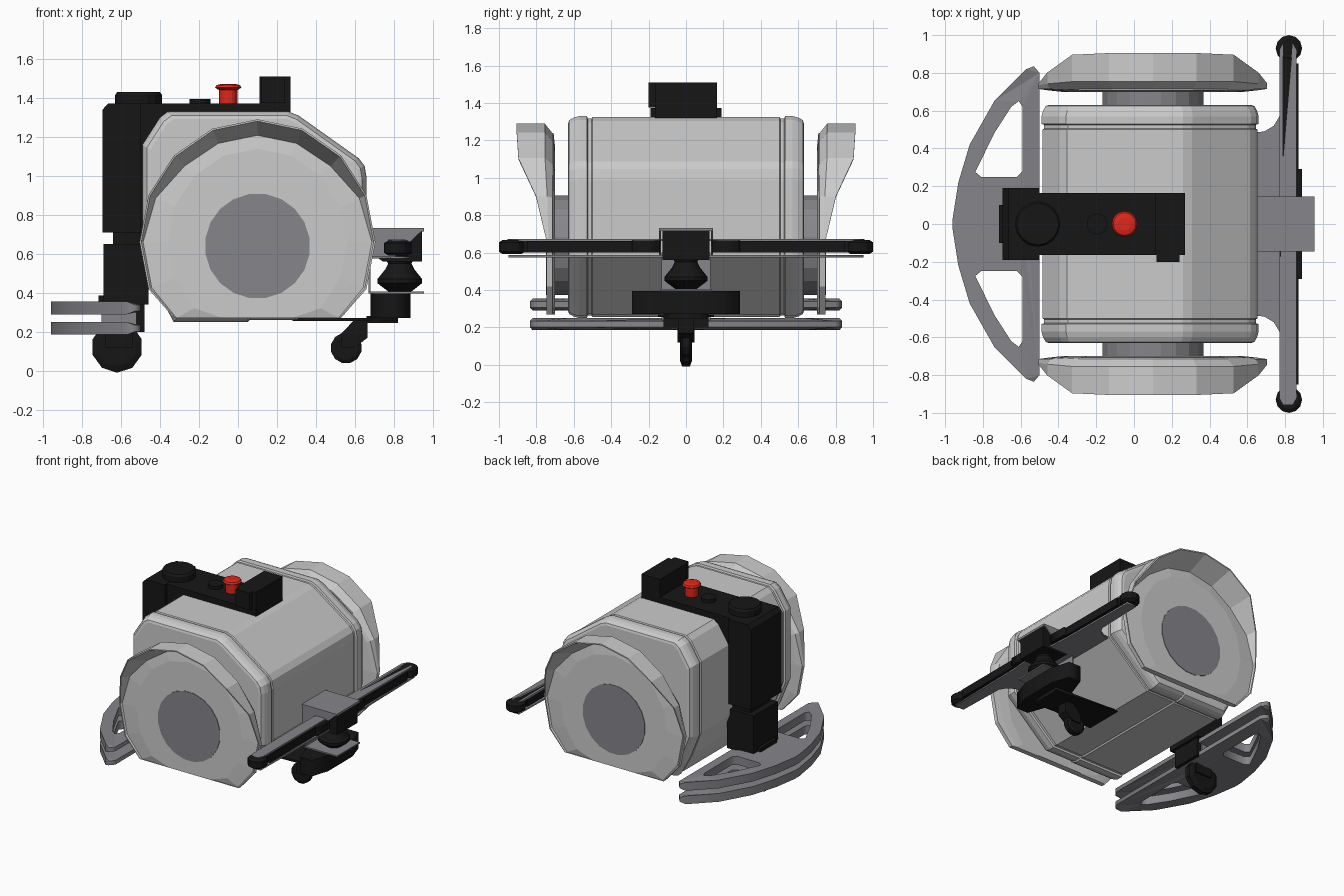
import bpy, bmesh
from math import sin, cos, tau

if "Cube" in bpy.data.objects:
    bpy.data.objects.remove(bpy.data.objects["Cube"])

def material(name, c):
    m = bpy.data.materials.new(name)
    m.diffuse_color = (*c, 1)
    m.use_nodes = True
    m.node_tree.nodes["Principled BSDF"].inputs["Base Color"].default_value = m.diffuse_color
    return m

LIGHT = material("light_grey", (.58, .58, .58))
GREY = material("mid_grey", (.24, .24, .26))
BLACK = material("black", (.008, .008, .008))
RED = material("red", (.75, .02, .01))

def finish(name, bm, m):
    bmesh.ops.recalc_face_normals(bm, faces=bm.faces)
    me = bpy.data.meshes.new(name)
    bm.to_mesh(me)
    bm.free()
    ob = bpy.data.objects.new(name, me)
    me.materials.append(m)
    bpy.context.collection.objects.link(ob)
    return ob

def loft(name, rings, m):
    """Skin a list of equal rings and cap both ends."""
    bm = bmesh.new()
    vs = [[bm.verts.new(p) for p in r] for r in rings]
    n = len(vs[0])
    for a, b in zip(vs, vs[1:]):
        for i in range(n):
            j = (i + 1) % n
            bm.faces.new((a[i], a[j], b[j], b[i]))
    bm.faces.new(vs[0])
    bm.faces.new(vs[-1])
    return finish(name, bm, m)

def prism(name, prof, y0, y1, m):
    """Extrude an (x, z) profile along y."""
    return loft(name, [[(x, y, z) for x, z in prof] for y in (y0, y1)], m)

def box(name, x0, x1, y0, y1, z0, z1, m):
    return prism(name, [(x0, z0), (x1, z0), (x1, z1), (x0, z1)], y0, y1, m)

def lathe(name, x, y, prof, m, n=16):
    """Revolve (radius, z) points round a vertical axis."""
    return loft(name, [[(x + r * cos(tau * i / n), y + r * sin(tau * i / n), z)
                        for i in range(n)] for r, z in prof], m)

def axle(name, x, z, prof, m, n):
    """Revolve (radius, y) points round an axis along y."""
    return loft(name, [[(x + r * cos(tau * (i + .5) / n), y, z + r * sin(tau * (i + .5) / n))
                        for i in range(n)] for r, y in prof], m)

def plate(name, loops, z0, z1, m):
    """Flat plate from an outline plus optional hole loops."""
    cu = bpy.data.curves.new(name, 'CURVE')
    cu.dimensions, cu.fill_mode = '2D', 'BOTH'
    cu.extrude = (z1 - z0) / 2
    for loop in loops:
        s = cu.splines.new('POLY')
        s.points.add(len(loop) - 1)
        for p, (x, y) in zip(s.points, loop):
            p.co = (x, y, 0, 1)
        s.use_cyclic_u = True
    tmp = bpy.data.objects.new(name + "_outline", cu)
    me = bpy.data.meshes.new_from_object(tmp)
    bpy.data.objects.remove(tmp)
    bm = bmesh.new()
    bm.from_mesh(me)
    bpy.data.meshes.remove(me)
    bmesh.ops.remove_doubles(bm, verts=bm.verts, dist=1e-5)
    bmesh.ops.translate(bm, verts=bm.verts, vec=(0, 0, (z0 + z1) / 2))
    return finish(name, bm, m)

def both(half):
    """Complete an outline by mirroring it in y."""
    return half + [(x, -y) for x, y in reversed(half)]

# main body: faceted drum with a groove near each end
body = [(-.49, 1.16), (-.40, 1.30), (-.36, 1.33), (.26, 1.33), (.31, 1.31), (.62, 1.09),
        (.65, 1.05), (.66, .99), (.66, .58), (.30, .26), (.06, .26), (.05, .25),
        (-.33, .25), (-.41, .40), (-.49, .60)]
steps = [(.63, .93), (.625, .96), (.60, .985), (.57, 1), (.53, 1), (.525, .975),
         (.505, .975), (.50, .99)]
steps = [(-y, k) for y, k in steps] + steps[::-1]
loft("body", [[(.085 + (x - .085) * k, y, .79 + (z - .79) * k) for x, z in body]
              for y, k in steps], LIGHT)

# side dishes: flat-bottomed discs with a lip flaring outward at the top
def dish(name, s):
    n = 16
    def ring(k, yf):
        pts = []
        for i in range(n):
            a = tau * i / n
            rim_z = .66 + .63 * sin(a)
            t = min(max((rim_z - .72) / .45, 0), 1)
            t = t * t * (3 - 2 * t)
            q = k(t)
            pts.append((.1 + .605 * q * cos(a), s * yf(t), max(.27, .66 + .63 * q * sin(a))))
        return pts
    lip = lambda t: .745 + .16 * t
    loft(name, [ring(lambda t: .80, lambda t: .70),
                ring(lambda t: .92, lambda t: .708),
                ring(lambda t: 1 - .08 * t, lambda t: .715),
                ring(lambda t: 1, lambda t: .735 + .02 * t),
                ring(lambda t: 1, lip),
                ring(lambda t: .985, lip),
                ring(lambda t: .97 - .10 * t, lambda t: .735),
                ring(lambda t: .76, lambda t: .745)], LIGHT)

for side, s in (("front", -1), ("rear", 1)):
    dish("dish_" + side, s)
    axle("hub_" + side, .1, .64, [(.27, s * .6), (.27, s * .749)], GREY, 20)

# black control housing wrapped over the top and back
prism("control_arm", [(-.69, .71), (-.69, 1.34), (-.66, 1.37), (.27, 1.37), (.27, 1.31),
                      (-.37, 1.31), (-.48, 1.15), (-.48, .71)], -.165, .165, BLACK)
prism("control_column", [(-.695, .71), (-.695, 1.34), (-.665, 1.372), (-.50, 1.372),
                         (-.50, .71)], -.19, .19, BLACK)
box("column_neck", -.64, -.47, -.12, .12, .64, .72, BLACK)
box("column_base", -.69, -.46, -.15, .15, .34, .65, BLACK)
box("column_foot", -.715, -.55, -.10, .10, .33, .385, BLACK)
box("column_post", -.54, -.48, -.12, .12, .20, .40, BLACK)
lathe("round_cap", -.51, 0, [(.12, 1.36), (.12, 1.415), (.11, 1.43)], BLACK)
lathe("small_button", -.195, 0, [(.055, 1.36), (.055, 1.395)], BLACK)
lathe("stop_button", -.05, 0, [(.047, 1.36), (.047, 1.44), (.068, 1.452), (.06, 1.465),
                               (.035, 1.472)], RED)
box("screen_box", .11, .27, -.165, .165, 1.31, 1.51, BLACK)
box("screen_side", .12, .24, -.20, -.16, 1.375, 1.51, BLACK)

# double bumper with triangular openings
edge = both([(-.50, .80), (-.53, .835), (-.57, .82), (-.74, .65), (-.87, .42), (-.93, .22),
             (-.96, .03)])
hole = [(-.84, .275), (-.81, .25), (-.62, .25), (-.59, .28), (-.59, .62), (-.61, .65),
        (-.65, .62), (-.74, .48)]
for label, z0, z1 in (("upper", .29, .355), ("lower", .185, .25)):
    b = plate("bumper_" + label, [edge, hole, [(x, -y) for x, y in hole]], z0, z1, GREY)
    for v in b.data.vertices:
        if v.co.x > -.55:
            v.co.z = (z0 + z1) / 2 + (v.co.z - (z0 + z1) / 2) * .5
box("bumper_spacer", -.70, -.52, -.13, .13, .24, .30, GREY)

# castor wheels and their mounts
axle("rear_wheel", -.62, .122, [(.10, -.032), (.132, -.02), (.132, .02), (.10, .032)], BLACK, 10)
box("rear_wheel_mount", -.68, -.54, -.045, .045, .12, .34, BLACK)
axle("front_wheel", .555, .117, [(.06, -.03), (.08, -.02), (.08, .02), (.06, .03)], BLACK, 12)
prism("front_wheel_fork", [(.53, .12), (.53, .19), (.60, .265), (.665, .265), (.665, .17),
                           (.60, .12)], -.04, .04, BLACK)
plate("front_wheel_plate", [both([(.28, .15), (.82, .12)])], .255, .27, BLACK)

# crossbar: black core between two grey plates, round ends
bar = both([(.77, .12), (.77, .92), (.79, .955), (.84, .955), (.86, .92), (.86, .12)][:3]) \
    + [(.84, -.955), (.86, -.92), (.86, .92), (.84, .955)]
plate("crossbar_top", [bar], .662, .674, GREY)
for side, s in (("front", -1), ("rear", 1)):
    box("crossbar_core_" + side, .775, .872, s * .17, s * .85, .60, .662, BLACK)
    box("crossbar_tip_" + side, .785, .855, s * .84, s * .94, .60, .662, BLACK)
    lathe("crossbar_end_" + side, .82, s * .93, [(.05, .592), (.07, .605), (.07, .655),
                                                 (.05, .668)], BLACK, 12)
    plate("gusset_" + side, [[(.77, s * .14), (.89, s * .14), (.89, s * .29), (.86, s * .29),
                              (.77, s * .18)]], .60, .664, BLACK)
plate("crossbar_bracket", [both([(.60, .48), (.69, .49), (.74, .52), (.77, .57), (.78, .95),
                                 (.86, .95), (.87, .30), (.88, .15)])], .575, .587, GREY)

# central clamp, knob and sensor tray
prism("clamp_cover", [(.65, .72), (.65, .732), (.955, .732), (.955, .715)], -.145, .145, GREY)
for side, s in (("front", -1), ("rear", 1)):
    prism("clamp_cheek_" + side, [(.66, .58), (.66, .725), (.95, .725), (.80, .58)],
          s * .135, s * .145, GREY)
prism("clamp_block", [(.70, .59), (.70, .715), (.945, .715), (.945, .56), (.745, .56)],
      -.125, .125, BLACK)
lathe("knob", .83, 0, [(.07, .57), (.06, .55), (.075, .52), (.115, .47), (.115, .45),
                       (.09, .43), (.05, .40)], BLACK)
box("tray_wall", .67, .68, -.13, .13, .40, .60, GREY)
box("tray", .67, .955, -.14, .14, .396, .406, GREY)
plate("sensor_bar", [both([(.68, .12), (.74, .29), (.84, .29), (.885, .15)])], .272, .396, BLACK)
box("sensor_foot", .66, .82, -.12, .12, .245, .28, BLACK)
